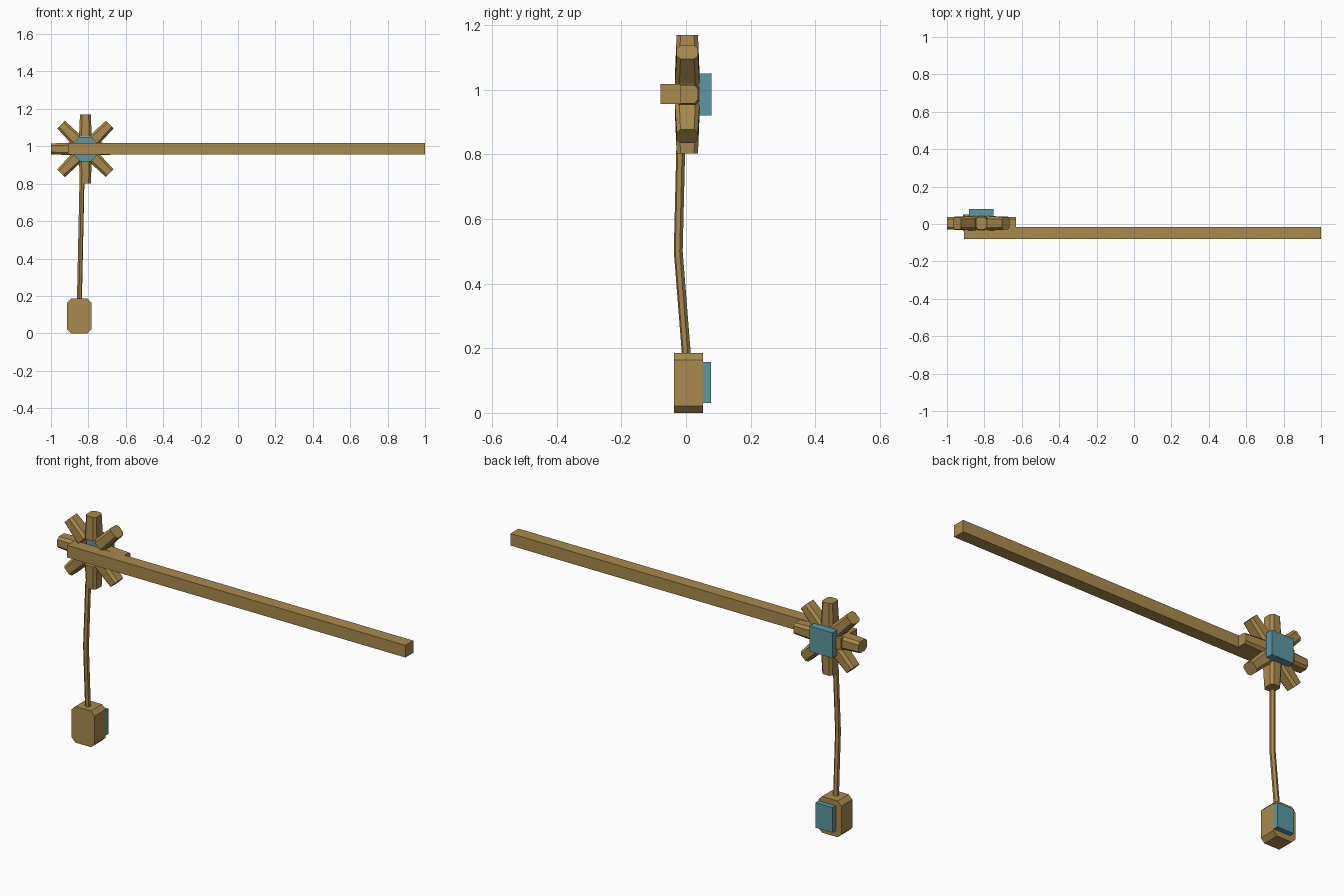
import bpy, bmesh, math
from mathutils import Matrix, Vector

if "Cube" in bpy.data.objects:
    bpy.data.objects.remove(bpy.data.objects["Cube"])


def material(name, rgb):
    m = bpy.data.materials.new(name)
    m.diffuse_color = (*rgb, 1)
    m.use_nodes = True
    m.node_tree.nodes["Principled BSDF"].inputs["Base Color"].default_value = m.diffuse_color
    return m


wood = material("tan wood", (0.402, 0.254, 0.072))
teal = material("teal", (0.107, 0.314, 0.366))


def finish(name, bm, mat):
    bmesh.ops.recalc_face_normals(bm, faces=bm.faces)
    me = bpy.data.meshes.new(name)
    bm.to_mesh(me)
    bm.free()
    me.materials.append(mat)
    ob = bpy.data.objects.new(name, me)
    bpy.context.collection.objects.link(ob)
    return ob


def box(name, lo, hi, mat, chamfer=0):
    """Box from corner to corner, optionally chamfered along its y edges."""
    lo, hi = Vector(lo), Vector(hi)
    bm = bmesh.new()
    size = Matrix.Diagonal((*(hi - lo), 1))
    bmesh.ops.create_cube(bm, size=1, matrix=Matrix.Translation((lo + hi) / 2) @ size)
    if chamfer:
        edges = [e for e in bm.edges
                 if abs(e.verts[0].co.y - e.verts[1].co.y) > 0.01]
        bmesh.ops.bevel(bm, geom=edges, offset=chamfer, segments=1, affect='EDGES')
    return finish(name, bm, mat)


def ring(bm, hx, hy, c, z):
    """Chamfered rectangle cross-section at height z."""
    pts = [(hx, hy - c), (hx - c, hy), (c - hx, hy), (-hx, hy - c),
           (-hx, c - hy), (c - hx, -hy), (hx - c, -hy), (hx, c - hy)]
    return [bm.verts.new((x, y, z)) for x, y in pts]


# Eight tapered spokes around an open hub
hub = Vector((-0.816, 0.004, 0.986))
for i in range(8):
    bm = bmesh.new()
    a = ring(bm, 0.034, 0.038, 0.013, 0.066)
    b = ring(bm, 0.029, 0.033, 0.012, 0.184)
    for j in range(8):
        k = (j + 1) % 8
        bm.faces.new((a[j], a[k], b[k], b[j]))
    bm.faces.new(a)
    bm.faces.new(b)
    bm.transform(Matrix.Translation(hub) @ Matrix.Rotation(i * math.pi / 4, 4, 'Y'))
    finish(f"spoke_{i + 1}", bm, wood)

# Hub plate on the back
box("hub_plate", (-0.881, 0.036, 0.921), (-0.751, 0.079, 1.05), teal)

# Long beam and the small block that joins it to the wheel
box("beam", (-0.91, -0.079, 0.956), (1.0, -0.015, 1.018), wood)
box("beam_joint", (-0.91, -0.016, 0.958), (-0.88, 0.05, 1.016), wood)

# Hanging rod with a slight bend
cu = bpy.data.curves.new("hanging_rod", 'CURVE')
cu.dimensions = '3D'
cu.bevel_depth = 0.014
cu.bevel_resolution = 1
cu.use_fill_caps = True
path = [(-0.834, -0.016, 0.83), (-0.841, -0.024, 0.5), (-0.848, 0.002, 0.17)]
sp = cu.splines.new('POLY')
sp.points.add(len(path) - 1)
for p, co in zip(sp.points, path):
    p.co = (*co, 1)
sp.use_smooth = False
cu.materials.append(wood)
bpy.context.collection.objects.link(bpy.data.objects.new("hanging_rod", cu))

# Weight with its back plate
box("weight", (-0.913, -0.037, 0), (-0.783, 0.052, 0.185), wood, chamfer=0.021)
box("weight_plate", (-0.882, 0.05, 0.03), (-0.785, 0.078, 0.158), teal)
